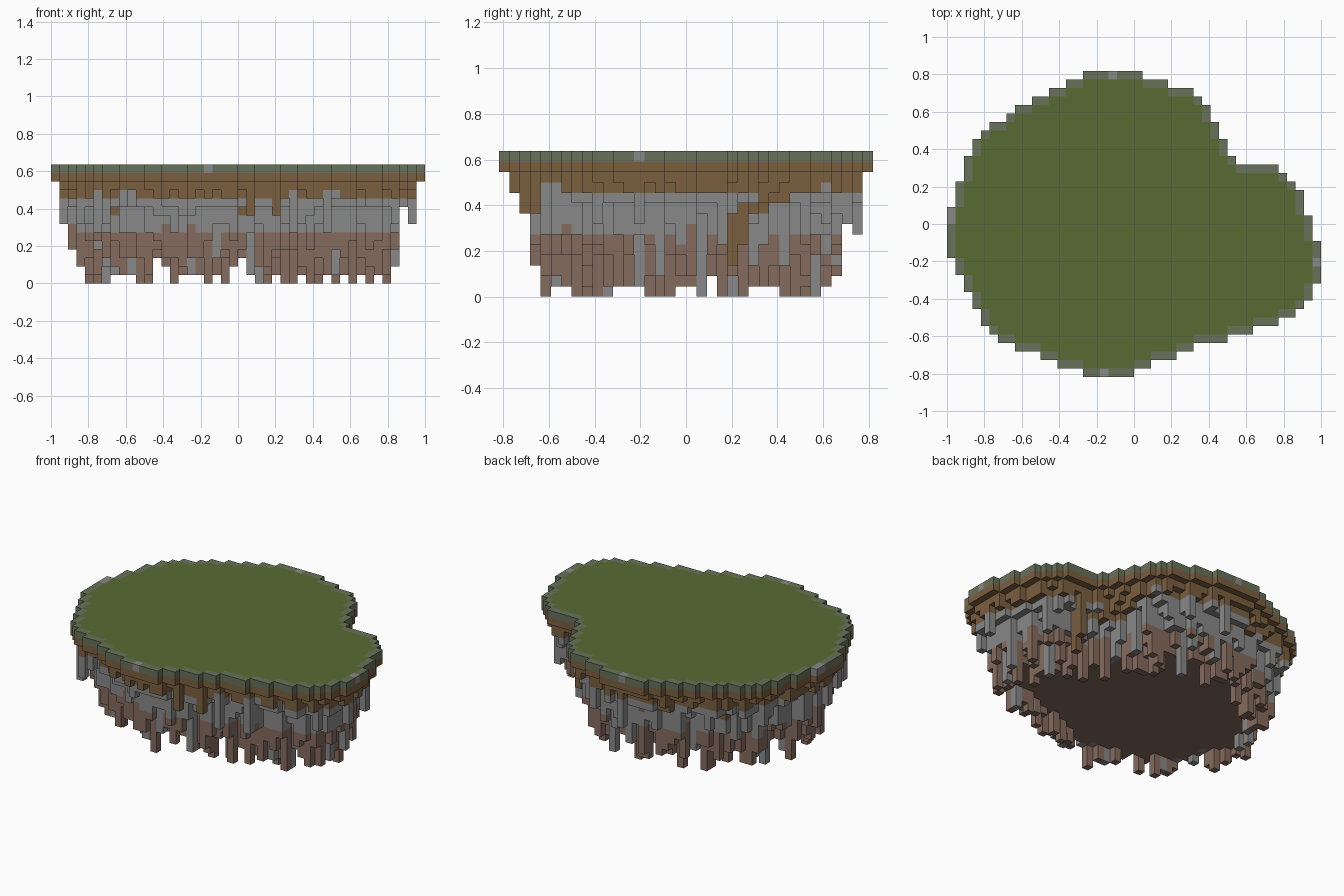
import bpy, bmesh, random

cube = bpy.data.objects.get("Cube")
if cube:
    bpy.data.objects.remove(cube, do_unlink=True)

random.seed(7)
SIZE = 2 / 44          # edge length of one block
LAYERS = 14            # blocks from the lowest root to the grass

# Coastline: (number of block columns, back edge) and (number, front edge), left to right
BACK = [(1, 2), (1, 5), (1, 8), (1, 10), (1, 11), (2, 12), (1, 13), (2, 14), (2, 15), (2, 16),
        (2, 17), (7, 18), (3, 17), (3, 16), (1, 15), (1, 14), (1, 12), (1, 10), (1, 8),
        (5, 7), (1, 6), (1, 5), (1, 4), (1, 1), (1, -2)]
FRONT = [(1, 4), (1, 6), (1, 8), (1, 10), (1, 12), (1, 13), (2, 14), (3, 15), (2, 16), (3, 17),
         (6, 18), (2, 17), (3, 16), (2, 15), (4, 14), (3, 13), (3, 12), (2, 11), (1, 10),
         (1, 9), (1, 7)]
# Bare stones in the grass rim
RIM_STONES = {(18, -18), (19, 17), (0, 0), (0, 1), (43, -5)}


def expand(runs):
    return [value for count, value in runs for _ in range(count)]


def make_material(name, color):
    mat = bpy.data.materials.new(name)
    mat.use_nodes = True
    mat.diffuse_color = (*color, 1)
    bsdf = mat.node_tree.nodes["Principled BSDF"]
    bsdf.inputs["Base Color"].default_value = (*color, 1)
    bsdf.inputs["Roughness"].default_value = 1
    return mat


materials = {
    "grass_top": make_material("grass green", (0.095, 0.145, 0.033)),
    "grass_rim": make_material("mossy grey", (0.14, 0.168, 0.103)),
    "soil_layer": make_material("earth brown", (0.195, 0.115, 0.051)),
    "stone_layer": make_material("stone grey", (0.25, 0.25, 0.25)),
    "clay_roots": make_material("clay brown", (0.235, 0.148, 0.113)),
}

# Plan of the island
plan = {(i, j)
        for i, (back, front) in enumerate(zip(expand(BACK), expand(FRONT)))
        for j in range(-front, back)}

# Ring number of every cell, counted inwards from the coast
ring, rest, level = {}, set(plan), 1
while rest:
    edge = {(i, j) for i, j in rest
            if not {(i - 1, j), (i + 1, j), (i, j - 1), (i, j + 1)} <= rest}
    for cell in edge:
        ring[cell] = level
    rest -= edge
    level += 1

# Hanging depth per ring: lowest blocks to choose from
FLAT = 3
HANG = {1: [12],
        2: [11] * 8 + [10] * 7 + [9, 9, 7],
        3: [9] * 9 + [8, 7, 6, 5, 5],
        4: [8, 7, 7, 6, 6, 5, 4, 4, 3, 2],
        5: [5, 4, 3, 3, 2, 1, 1, 0],
        6: [FLAT] * 4 + [1, 1, 0]}

bottom, soil_end, clay_start = {}, {}, {}
for cell in sorted(plan):
    bottom[cell] = random.choice(HANG.get(ring[cell], [FLAT]))
    soil_end[cell] = random.choices([10, 11, 8], [87, 10, 3])[0]
    clay_start[cell] = random.choices([6, 5, 7, 0], [74, 6, 6, 14])[0]
    if ring[cell] > 6:
        clay_start[cell] = 6

# Single hanging columns: lowest block, lowest soil block, lowest stone block
PENDANTS = {(23, -16): (8, 8, 6), (26, -15): (8, 8, 6),
            (35, 4): (3, 3, 0), (35, 5): (5, 5, 0),
            (32, -13): (6, 11, 0), (28, -14): (6, 11, 0),
            (5, -12): (6, 11, 0), (8, -14): (9, 11, 0),
            (1, -3): (7, 10, 6), (2, -2): (4, 10, 7), (20, 16): (6, 10, 6)}
for cell, values in PENDANTS.items():
    bottom[cell], soil_end[cell], clay_start[cell] = values

# Deeper soil in the bay
for i, j in plan:
    if 30 <= i <= 34 and 5 <= j <= 10 and ring[i, j] > 2:
        soil_end[i, j] = 8


def solid(i, j, k):
    return (i, j) in plan and bottom[i, j] <= k < LAYERS


def layer_of(i, j, k, facing_up):
    if k == LAYERS - 1:
        if (i, j) in RIM_STONES:
            return "stone_layer"
        return "grass_top" if facing_up and ring[i, j] > 1 else "grass_rim"
    if k >= soil_end[i, j]:
        return "soil_layer"
    return "stone_layer" if k >= clay_start[i, j] else "clay_roots"


def block_face(bm, origin, axis, side):
    # One square of a block, wound to face outwards
    u, v = (axis + 1) % 3, (axis + 2) % 3
    corners = []
    for a, b in ((0, 0), (1, 0), (1, 1), (0, 1)):
        p = list(origin)
        p[axis] += side
        p[u] += a
        p[v] += b
        corners.append(bm.verts.new(((p[0] - 22) * SIZE, p[1] * SIZE, p[2] * SIZE)))
    bm.faces.new(corners if side else corners[::-1])


# Collect the exposed faces of each layer
meshes = {name: bmesh.new() for name in materials}
for i, j in sorted(plan):
    for k in range(bottom[i, j], LAYERS):
        for axis in range(3):
            for side in (0, 1):
                near = [i, j, k]
                near[axis] += 2 * side - 1
                if not solid(*near):
                    name = layer_of(i, j, k, axis == 2 and side == 1)
                    block_face(meshes[name], (i, j, k), axis, side)

# Weld, merge flat areas and create one object per layer
for name, bm in meshes.items():
    bmesh.ops.remove_doubles(bm, verts=bm.verts[:], dist=SIZE / 10)
    bmesh.ops.dissolve_limit(bm, angle_limit=0.01, verts=bm.verts[:], edges=bm.edges[:])
    mesh = bpy.data.meshes.new(name)
    bm.to_mesh(mesh)
    bm.free()
    mesh.materials.append(materials[name])
    bpy.context.scene.collection.objects.link(bpy.data.objects.new(name, mesh))
